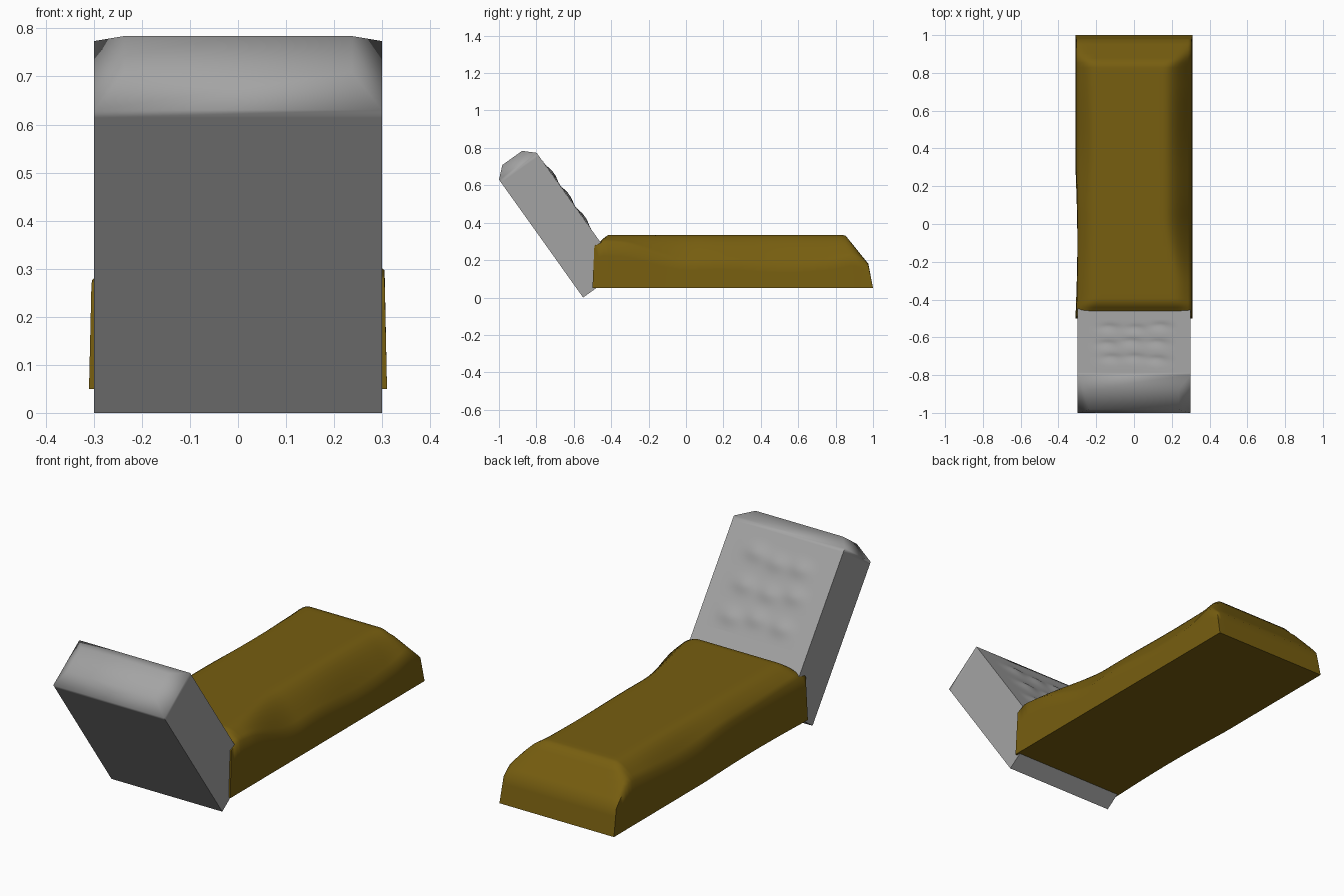
import bpy, bmesh, math
from mathutils import Matrix, Vector

if "Cube" in bpy.data.objects:
    bpy.data.objects.remove(bpy.data.objects["Cube"])


def finish(name, bm, color, angle=30):
    bmesh.ops.recalc_face_normals(bm, faces=bm.faces)
    me = bpy.data.meshes.new(name)
    bm.to_mesh(me)
    bm.free()
    ob = bpy.data.objects.new(name, me)
    bpy.context.collection.objects.link(ob)
    mat = bpy.data.materials.new(name + "_colour")
    mat.diffuse_color = color
    mat.use_nodes = True
    mat.node_tree.nodes["Principled BSDF"].inputs["Base Color"].default_value = mat.diffuse_color
    me.materials.append(mat)
    bpy.ops.object.select_all(action='DESELECT')
    ob.select_set(True)
    bpy.context.view_layer.objects.active = ob
    bpy.ops.object.shade_smooth_by_angle(angle=math.radians(angle))
    return ob


def smooth(t):
    t = max(0.0, min(1.0, t))
    return t * t * (3 - 2 * t)


def round_up(t):
    return math.sin(math.pi / 2 * max(0.0, min(1.0, t)))


def grid(bm, xs, ys, height):
    rows = [[bm.verts.new((x, y, height(x, y))) for x in xs] for y in ys]
    for a, b in zip(rows, rows[1:]):
        for i in range(len(xs) - 1):
            bm.faces.new((a[i], a[i + 1], b[i + 1], b[i]))
    return rows


def span(a, b, n):
    return [a + (b - a) * i / n for i in range(n + 1)]


STONE = (0.37, 0.37, 0.37, 1)
EARTH = (0.184, 0.112, 0.005, 1)

# Leaning frame: local x = width, y = along the slab, z = out of its face
up = Vector((0, -0.581, 0.814))
out = Vector((0, 0.814, 0.581))
lean = Matrix(((1, 0, 0, 0),
               (0, up.y, out.y, -0.55),
               (0, up.z, out.z, 0.0),
               (0, 0, 0, 1)))
LENGTH, THICK = 0.774, 0.247

# Headstone: slab with a softly shaded chamfered top
bm = bmesh.new()
loops = []
for hw, along, z0, z1 in ((0.3, 0, 0, THICK), (0.3, LENGTH - 0.02, 0, THICK),
                          (0.3, LENGTH, 0, THICK),
                          (0.237, LENGTH + 0.0535, 0.06, 0.19)):
    loops.append([bm.verts.new((x, along, z)) for x, z in
                  ((-hw, z0), (hw, z0), (hw, z1), (-hw, z1))])
for a, b in zip(loops, loops[1:]):
    for i in range(4):
        j = (i + 1) % 4
        bm.faces.new((a[i], a[j], b[j], b[i]))
bm.faces.new(loops[0])
bm.faces.new(loops[-1])
bm.transform(lean)
finish("headstone", bm, STONE, 62)


# Worn relief: three rows of soft bumps on the stone face
def relief(x, y):
    z = 0.0
    for r, row in enumerate((0.35, 0.49, 0.63)):
        for k in range(3):
            cx = -0.13 + 0.13 * k + 0.012 * math.sin(4 * r + k)
            cy = row + 0.012 * math.sin(2.3 * k + 1.7 * r)
            d = ((x - cx) / 0.055) ** 2 + ((y - cy) / 0.038) ** 2
            z += 0.011 * math.exp(-d)
    edge = smooth((0.25 - abs(x)) / 0.05)
    return THICK + 0.0008 + z * edge


bm = bmesh.new()
grid(bm, span(-0.25, 0.25, 50), span(0.27, 0.74, 45), relief)
bm.transform(lean)
finish("worn_relief", bm, STONE, 60)


# Earth mound: rounded top surface, skirt wall and flat base
def mound_z(x, y):
    top = 0.335
    mid = smooth((y + 0.35) / 0.4) * smooth((1.15 - y) / 0.4)
    if x > 0:
        low = 0.29 - 0.11 * mid + 0.012 * math.sin(9 * y)
        width = 0.09 + 0.06 * mid
    else:
        low = 0.285 - 0.04 * mid + 0.014 * math.sin(8 * y + 1)
        width = 0.11
    side = low + (top - low) * round_up((0.305 - abs(x)) / width)
    back = 0.18 + (top - 0.18) * max(0, min(1, (0.975 - y) / 0.125))
    front = 0.28 + (top - 0.28) * smooth((y + 0.49) / 0.08)
    drop = (top - side) ** 3 + (top - back) ** 3 + (top - front) ** 3
    return max(0.17, top - max(0, drop) ** (1 / 3))


bm = bmesh.new()
rows = grid(bm, span(-0.305, 0.305, 32), span(-0.49, 0.975, 60), mound_z)
rim = (rows[0] + [r[-1] for r in rows[1:]] + rows[-1][-2::-1]
       + [r[0] for r in rows[-2:0:-1]])
wall = []
base = []
for v in rim:
    x = math.copysign(0.31, v.co.x) if abs(v.co.x) > 0.304 else v.co.x
    y = -0.5 if v.co.y < -0.489 else 1.0 if v.co.y > 0.974 else v.co.y
    # the left foot of the mound is slightly eroded near the stone
    if x < -0.3 and -0.5 < y < 0.3:
        x += 0.01 * math.sin(math.pi * (y + 0.5) / 0.8)
        v.co.x += 0.006 * math.sin(math.pi * (y + 0.5) / 0.8)
    base.append(bm.verts.new((x, y, 0.05)))
    # support ring keeps the wall shading soft at the shoulder only
    foot = Vector((x, y, 0.05))
    wall.append(bm.verts.new(v.co.lerp(foot, 0.3)))
n = len(rim)
for i in range(n):
    j = (i + 1) % n
    bm.faces.new((rim[i], rim[j], wall[j], wall[i]))
    bm.faces.new((wall[i], wall[j], base[j], base[i]))
bm.faces.new(base)
finish("earth_mound", bm, EARTH, 78)
